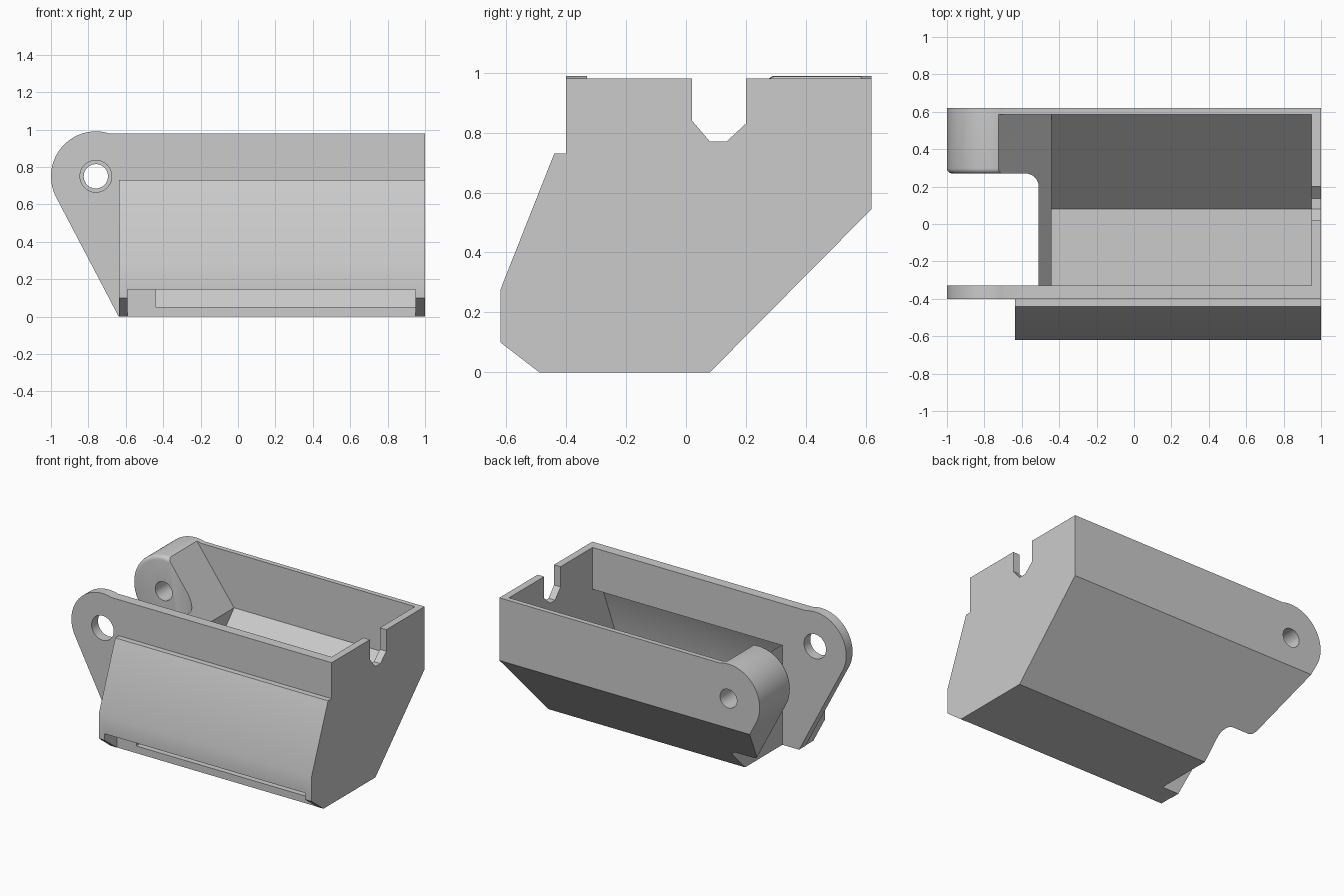
import bpy, bmesh, math
from mathutils import Vector

cube = bpy.data.objects.get("Cube")
if cube:
    bpy.data.objects.remove(cube, do_unlink=True)

grey = bpy.data.materials.new("plain grey")
grey.use_nodes = True
colour = (0.6, 0.6, 0.6, 1)
grey.diffuse_color = colour
grey.node_tree.nodes["Principled BSDF"].inputs["Base Color"].default_value = colour


def prism(name, points, axis, low, high):
    """Extrude a 2D outline along one axis; the outline uses the other two in order."""
    def place(p, depth):
        co = list(p)
        co.insert("xyz".index(axis), depth)
        return Vector(co)
    bm = bmesh.new()
    a = [bm.verts.new(place(p, low)) for p in points]
    b = [bm.verts.new(place(p, high)) for p in points]
    bm.faces.new(a)
    bm.faces.new(b)
    for i in range(len(a)):
        j = (i + 1) % len(a)
        bm.faces.new((a[i], a[j], b[j], b[i]))
    bmesh.ops.recalc_face_normals(bm, faces=bm.faces)
    mesh = bpy.data.meshes.new(name)
    bm.to_mesh(mesh)
    bm.free()
    mesh.materials.append(grey)
    obj = bpy.data.objects.new(name, mesh)
    bpy.context.collection.objects.link(obj)
    return obj


def combine(target, cutter, operation="DIFFERENCE"):
    mod = target.modifiers.new("cut", "BOOLEAN")
    mod.operation, mod.object, mod.solver = operation, cutter, "EXACT"
    deps = bpy.context.evaluated_depsgraph_get()
    mesh = bpy.data.meshes.new_from_object(target.evaluated_get(deps))
    target.modifiers.clear()
    target.data = mesh
    bpy.data.objects.remove(cutter, do_unlink=True)


def arc(cx, cy, r, start, end, steps):
    angles = [math.radians(start + (end - start) * i / steps) for i in range(steps + 1)]
    return [(cx + r * math.cos(t), cy + r * math.sin(t)) for t in angles]


def box(name, x, y, z):
    return prism(name, [(x[0], y[0]), (x[1], y[0]), (x[1], y[1]), (x[0], y[1])], "z", *z)


# Bucket body: side outline crossed with the end outline
hinge_x, hinge_z, ear_r = -0.76, 0.75, 0.24
side = [(1, 0), (1, 0.98)] + arc(hinge_x, hinge_z, ear_r, 73.5, 207.9, 28) + [(-0.638, 0)]
body = prism("bucket_body", side, "y", -0.7, 0.7)
end = [(-0.62, 0.1), (-0.49, 0), (0.08, 0), (0.62, 0.545), (0.62, 1.1),
       (-0.4, 1.1), (-0.4, 0.73), (-0.44, 0.73), (-0.62, 0.275)]
combine(body, prism("end_outline", end, "x", -1.2, 1.2), "INTERSECT")

# Front bulge stops short of the ear
combine(body, box("bulge_trim", (-1.2, -0.635), (-0.8, -0.4), (-0.2, 1.2)))

# Gap between the two ears, with a rounded inner corner
gap = [(-1.2, -0.33), (-0.51, -0.33)] + arc(-0.58, 0.2, 0.07, 0, 90, 8) + [(-1.2, 0.27)]
combine(body, prism("ear_gap", gap, "z", -0.2, 1.2))

# Round the inner rim of the thick back ear
bm = bmesh.new()
bm.from_mesh(body.data)
rim = [e for e in bm.edges
       if all(abs(v.co.y - 0.27) < 0.002 and v.co.x < -0.68 for v in e.verts)]
bmesh.ops.bevel(bm, geom=rim, offset=0.035, segments=4, profile=0.5,
                affect="EDGES", clamp_overlap=True)
bm.to_mesh(body.data)
bm.free()

# Hollow interior with a slanted end, sloping back and undercut front
hollow_side = [(-0.44, 0), (-0.44, 0.6), (-0.72, 0.98), (-0.80, 1.09), (0.95, 1.09), (0.95, 0)]
hollow_end = [(-0.33, 1.2), (-0.33, 0.69), (-0.425, 0.69), (-0.593, 0.27), (-0.593, 0.05),
              (0.08, 0.05), (0.585, 0.6), (0.585, 1.2)]
hollow = prism("hollow", hollow_side, "y", -0.7, 0.7)
combine(hollow, prism("hollow_end", hollow_end, "x", -1.2, 1.2), "INTERSECT")
combine(body, hollow)

# Open slot along the lower front lip
combine(body, box("lip_slot", (-0.59, 0.95), (-0.8, -0.488), (-0.2, 0.145)))

# Notch in the end wall
notch = [(0.02, 1.2), (0.02, 0.84), (0.08, 0.77), (0.135, 0.77), (0.2, 0.83), (0.2, 1.2)]
combine(body, prism("end_notch", notch, "x", 0.9, 1.1))

# Hinge holes: wide in the front ear, narrow in the back ear
for name, r, low, high in (("front_hole", 0.085, -0.5, -0.2), ("back_hole", 0.065, 0.1, 0.8)):
    combine(body, prism(name, arc(hinge_x, hinge_z, r, 0, 352.5, 47), "y", low, high))

bpy.ops.object.select_all(action="DESELECT")
body.select_set(True)
bpy.context.view_layer.objects.active = body
bpy.ops.object.shade_smooth_by_angle(angle=math.radians(28))
